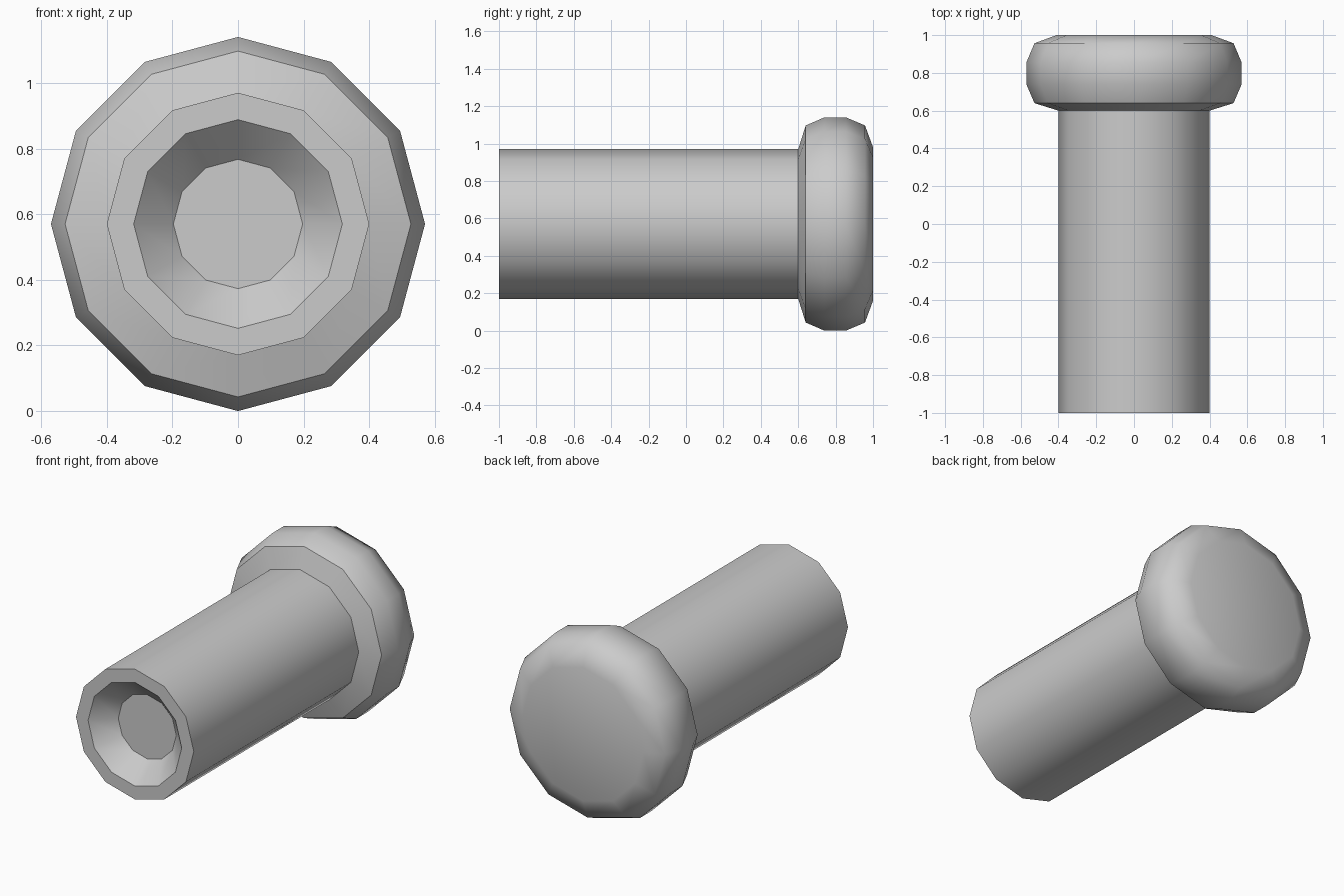
import bpy, bmesh
from math import sin, cos, pi

if "Cube" in bpy.data.objects:
    bpy.data.objects.remove(bpy.data.objects["Cube"])

SIDES = 12
AXIS_Z = 0.57


def lathe(name, profile, sharp_rings, cap_start=False, cap_end=False):
    """Revolve (radius, y) points around the horizontal y axis."""
    bm = bmesh.new()
    rings = []
    for r, y in profile:
        rings.append([bm.verts.new((r * sin(2 * pi * i / SIDES), y,
                                    AXIS_Z + r * cos(2 * pi * i / SIDES)))
                      for i in range(SIDES)])
    for a, b in zip(rings, rings[1:]):
        for i in range(SIDES):
            j = (i + 1) % SIDES
            bm.faces.new((a[i], b[i], b[j], a[j]))
    if cap_start:
        bm.faces.new(rings[0])
    if cap_end:
        bm.faces.new(rings[-1][::-1])
    for f in bm.faces:
        f.smooth = True
    # Crisp edges only on the chosen rings
    for k in sharp_rings:
        for i in range(SIDES):
            e = bm.edges.get((rings[k][i], rings[k][(i + 1) % SIDES]))
            e.smooth = False
    mesh = bpy.data.meshes.new(name)
    bm.normal_update()
    bm.to_mesh(mesh)
    bm.free()
    obj = bpy.data.objects.new(name, mesh)
    bpy.context.collection.objects.link(obj)
    return obj


# Shaft with a tapered recess in its front end
lathe("shaft", [(0.197, -0.88), (0.318, -1.0), (0.4, -1.0), (0.4, 0.6)],
      sharp_rings=[0, 1, 2, 3], cap_start=True)

# Rounded head on the back end
lathe("head", [(0.4, 0.6), (0.527, 0.64), (0.57, 0.74), (0.57, 0.855),
               (0.527, 0.957), (0.41, 1.0)],
      sharp_rings=[0, 1], cap_end=True)
